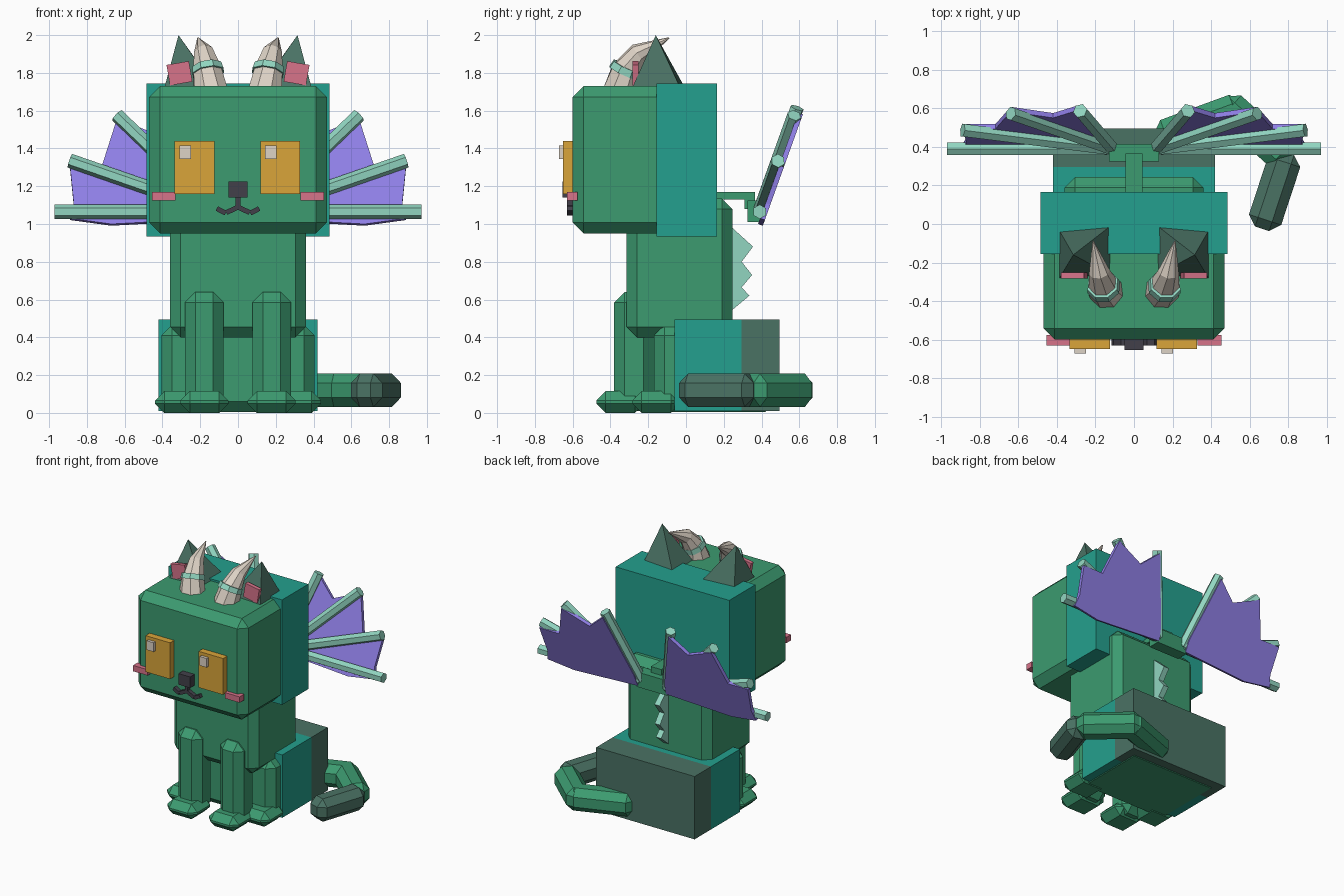
import bpy, bmesh, math
from mathutils import Vector, Matrix

if "Cube" in bpy.data.objects:
    bpy.data.objects.remove(bpy.data.objects["Cube"])


def material(name, r, g, b):
    m = bpy.data.materials.new(name)
    m.diffuse_color = [((c / 255 + 0.055) / 1.055) ** 2.4 for c in (r, g, b)] + [1]
    m.use_nodes = True
    m.node_tree.nodes["Principled BSDF"].inputs["Base Color"].default_value = m.diffuse_color
    return m


GREEN = material("leaf green", 60, 155, 112)
TEAL = material("teal", 36, 160, 142)
DARK = material("dark green", 74, 114, 100)
MINT = material("mint", 145, 213, 192)
PURPLE = material("purple", 145, 128, 232)
AMBER = material("amber", 218, 165, 58)
PINK = material("pink", 215, 115, 138)
BONE = material("bone", 222, 211, 198)
CHARCOAL = material("charcoal", 66, 64, 74)


def finish(name, bm, mat, matrix=Matrix()):
    bmesh.ops.recalc_face_normals(bm, faces=bm.faces)
    me = bpy.data.meshes.new(name)
    bm.to_mesh(me)
    bm.free()
    me.materials.append(mat)
    ob = bpy.data.objects.new(name, me)
    ob.matrix_world = matrix
    bpy.context.collection.objects.link(ob)
    return ob


def block(name, mat, x, y, z, bevel=0, matrix=Matrix()):
    """Box from ranges on each axis, with optional chamfered edges."""
    bm = bmesh.new()
    bmesh.ops.create_cube(bm, size=1)
    for v in bm.verts:
        v.co = [(r[0] + r[1]) / 2 + c * (r[1] - r[0]) for c, r in zip(v.co, (x, y, z))]
    if bevel:
        bmesh.ops.bevel(bm, geom=bm.edges[:], offset=bevel, segments=1,
                        profile=0.5, affect='EDGES')
    return finish(name, bm, mat, matrix)


def along(a, b):
    """Matrix at the middle of a-b with z pointing towards b."""
    a, b = Vector(a), Vector(b)
    return Matrix.Translation((a + b) / 2) @ (b - a).to_track_quat('Z', 'Y').to_matrix().to_4x4()


def rod(name, mat, a, b, r1, r2, sides):
    bm = bmesh.new()
    bmesh.ops.create_cone(bm, cap_ends=True, segments=sides, radius1=r1, radius2=r2,
                          depth=(Vector(b) - Vector(a)).length)
    return finish(name, bm, mat, along(a, b))


def loft(name, mat, points, radii, sides):
    """Tapered tube through points, closed at both ends."""
    bm = bmesh.new()
    rings = []
    for i, (p, r) in enumerate(zip(points, radii)):
        d = Vector(points[min(i + 1, len(points) - 1)]) - Vector(points[max(i - 1, 0)])
        q = d.to_track_quat('Z', 'Y')
        rings.append([bm.verts.new(Vector(p) + q @ Vector((
            r * math.cos(math.tau * k / sides), r * math.sin(math.tau * k / sides), 0)))
            for k in range(sides)])
    for lo, hi in zip(rings, rings[1:]):
        for k in range(sides):
            n = (k + 1) % sides
            bm.faces.new((lo[k], lo[n], hi[n], hi[k]))
    bm.faces.new(rings[0])
    bm.faces.new(rings[-1])
    return finish(name, bm, mat)


def slab(name, mat, points, offset):
    """Flat polygon pushed along the offset vector."""
    bm = bmesh.new()
    face = bm.faces.new([bm.verts.new(p) for p in points])
    new = bmesh.ops.extrude_face_region(bm, geom=[face])['geom']
    bm.faces.new([bm.verts.new(p) for p in points]) if face not in bm.faces else None
    bmesh.ops.translate(bm, vec=offset, verts=[v for v in new if isinstance(v, bmesh.types.BMVert)])
    return finish(name, bm, mat)


# Head, torso and haunches with their plain-sided rear patches
block("head", GREEN, (-.47, .47), (-.60, .12), (.95, 1.73), .058)
block("head_back", TEAL, (-.485, .485), (-.155, .165), (.935, 1.745))
block("torso", GREEN, (-.36, .36), (-.315, .245), (.40, 1.135), .055)
block("haunches", GREEN, (-.405, .405), (-.17, .475), (.005, .465), .055)
block("haunch_patch", TEAL, (-.42, .42), (-.06, .295), (.01, .495))
block("rump_patch", DARK, (-.42, .42), (.295, .495), (.01, .495))

# Face
block("nose", CHARCOAL, (-.05, .05), (-.655, -.59), (1.14, 1.225))
block("mouth_stem", CHARCOAL, (-.012, .012), (-.63, -.59), (1.08, 1.15))
for x in (-.23, .223):
    block("eye", AMBER, (x - .105, x + .105), (-.65, -.59), (1.16, 1.44))
    block("eye_highlight", BONE, (x - .08, x - .02), (-.672, -.64), (1.345, 1.415))

for s, side in ((-1, "left"), (1, "right")):
    def rng(a, b):
        return tuple(sorted((s * a, s * b)))

    # Cheek and mouth strokes
    block(side + "_cheek", PINK, rng(.33, .455), (-.63, -.575), (1.125, 1.17))
    for a, b in (((0, 1.09), (.062, 1.06)), ((.065, 1.057), (.112, 1.082))):
        m = along((s * a[0], -.61, a[1]), (s * b[0], -.61, b[1]))
        h = math.dist(a, b) / 2
        q = Matrix.Translation((s * (a[0] + b[0]) / 2, -.61, (a[1] + b[1]) / 2)) \
            @ Matrix.Rotation(-math.atan2(b[1] - a[1], s * (b[0] - a[0])), 4, 'Y')
        block(side + "_mouth_stroke", CHARCOAL, (-h, h), (-.02, .02), (-.013, .013), 0, q)

    # Ear: off-centre pyramid with a tilted inner plate
    bm = bmesh.new()
    base = [bm.verts.new((s * x, y, 1.72)) for x, y in
            ((.39, -.285), (.12, -.265), (.115, -.005), (.39, -.03))]
    tip = bm.verts.new((s * .315, -.16, 2.0))
    bm.faces.new(base)
    for i in range(4):
        bm.faces.new((base[i], base[(i + 1) % 4], tip))
    finish(side + "_ear", bm, DARK)
    block(side + "_inner_ear", PINK, (-.06, .06), (-.015, .015), (-.055, .055), 0,
          Matrix.Translation((s * .31, -.267, 1.798)) @ Matrix.Rotation(s * .17, 4, 'Y'))

    # Horn curving backwards, with a band
    path = [(s * x, y, z) for x, y, z in ((.145, -.35, 1.70), (.16, -.32, 1.81),
                                          (.18, -.25, 1.905), (.212, -.09, 1.985))]
    loft(side + "_horn", BONE, path, (.095, .08, .055, .004), 8)
    rod(side + "_horn_band", MINT, (s * .157, -.328, 1.80), (s * .163, -.312, 1.835),
        .09, .083, 8)

    # Legs and paws
    block(side + "_front_leg", GREEN, rng(.077, .28), (-.38, -.17), (.01, .64), .055)
    block(side + "_front_paw", GREEN, rng(.05, .305), (-.475, -.22), (0, .115), .05)
    block(side + "_rear_paw", GREEN, rng(.185, .44), (-.285, -.03), (0, .115), .05)

    # Wing: four fingers fanned on a tilted plane, scalloped membrane behind
    def on_wing(x, z, lift=0):
        return (s * x, .39 + .36 * (z - 1.065) + lift, z)

    for x, z in ((.972, 1.065), (.89, 1.335), (.64, 1.575), (.28, 1.615)):
        rod(side + "_wing_finger", MINT, on_wing(.11, 1.065), on_wing(x, z), .038, .038, 6)
    outline = ((.12, 1.03), (.67, 1.0), (.89, 1.03), (.87, 1.11), (.89, 1.31),
               (.72, 1.31), (.64, 1.56), (.42, 1.47), (.28, 1.59), (.13, 1.12))
    slab(side + "_wing_membrane", PURPLE, [on_wing(x, z, .015) for x, z in outline],
         (0, .025, -.009))

# Wing mount
block("wing_mount_arm", GREEN, (-.045, .045), (.10, .345), (1.13, 1.17))
block("wing_mount_drop", GREEN, (-.045, .045), (.31, .365), (1.08, 1.17))
block("wing_mount_bar", GREEN, (-.13, .13), (.325, .415), (1.01, 1.125))

# Back ridge with three teeth
ridge = ((.23, .99), (.245, .98), (.355, .88), (.295, .80), (.35, .73),
         (.295, .665), (.335, .62), (.245, .545), (.23, .545))
slab("back_ridge", MINT, [(-.022, y, z) for y, z in ridge], (.044, 0, 0))

# Tail: chamfered segments curling round to the right
tail = (((.12, .44), (.57, .605), GREEN), ((.46, .635), (.80, .33), GREEN),
        ((.795, .37), (.665, -.025), DARK))
for i, (a, b, mat) in enumerate(tail):
    h = math.dist(a, b) / 2
    block("tail_segment_%d" % (i + 1), mat, (-.088, .088), (-.088, .088), (-h, h), .05,
          along((*a, .12), (*b, .12)))
